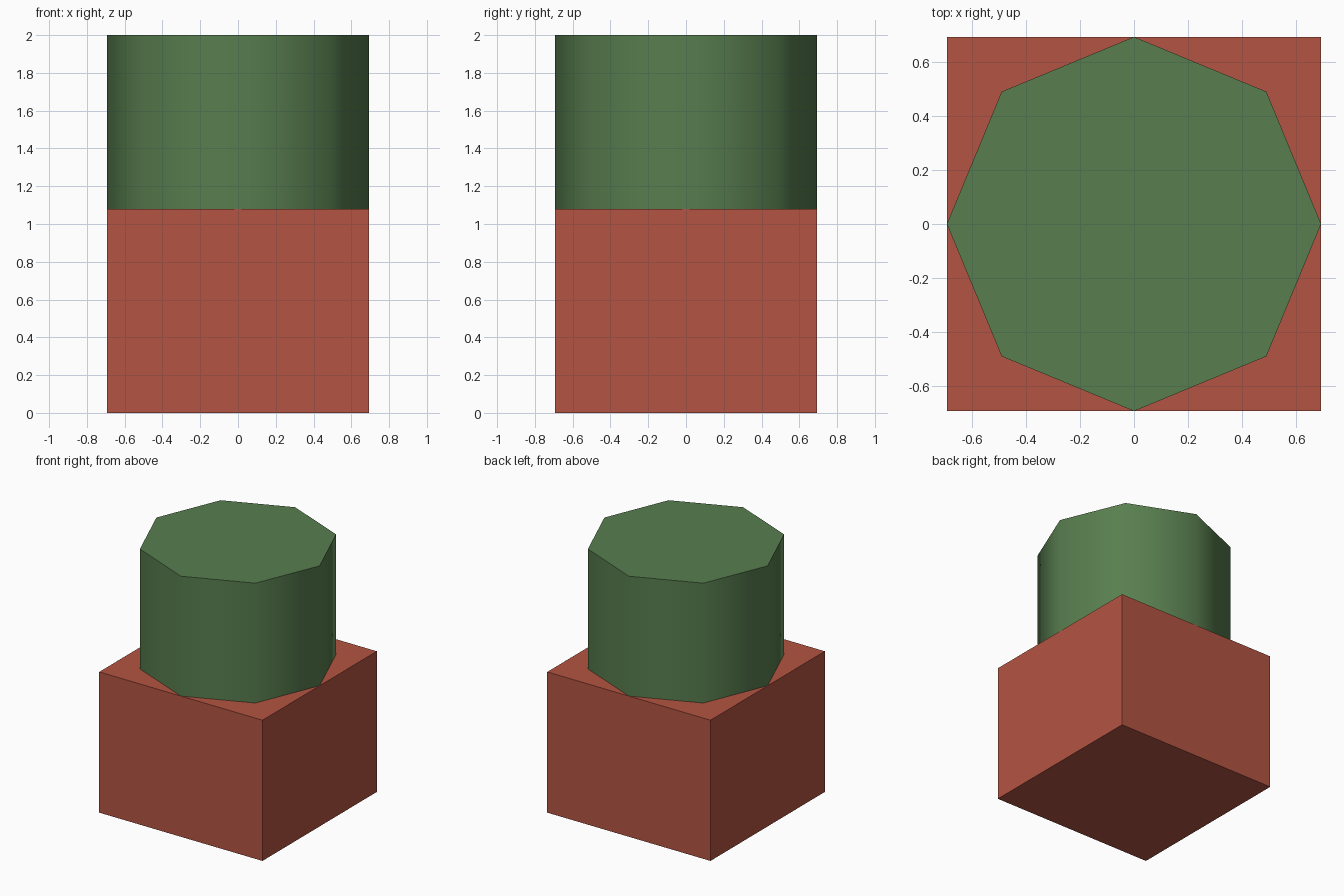
import bpy, math

if "Cube" in bpy.data.objects:
    bpy.data.objects.remove(bpy.data.objects["Cube"])

R = 0.693      # half width of block and radius of column
SPLIT = 1.08   # height where the column meets the block


def material(name, rgb):
    m = bpy.data.materials.new(name)
    m.diffuse_color = (*rgb, 1)
    m.use_nodes = True
    m.node_tree.nodes["Principled BSDF"].inputs["Base Color"].default_value = m.diffuse_color
    return m


red = material("brick red", (0.456, 0.089, 0.054))
green = material("leaf green", (0.098, 0.209, 0.078))

# Square base block
bpy.ops.mesh.primitive_cube_add(size=1, location=(0, 0, SPLIT / 2))
block = bpy.context.object
block.name = "base_block"
block.scale = (2 * R, 2 * R, SPLIT)
bpy.ops.object.transform_apply(location=False, rotation=False, scale=True)
block.data.materials.append(red)

# Eight-sided column with smooth sides and flat caps
bpy.ops.mesh.primitive_cylinder_add(vertices=8, radius=R, depth=2 - SPLIT,
                                    location=(0, 0, (2 + SPLIT) / 2))
column = bpy.context.object
column.name = "upper_column"
column.data.materials.append(green)
bpy.ops.object.shade_smooth_by_angle(angle=math.radians(60))
